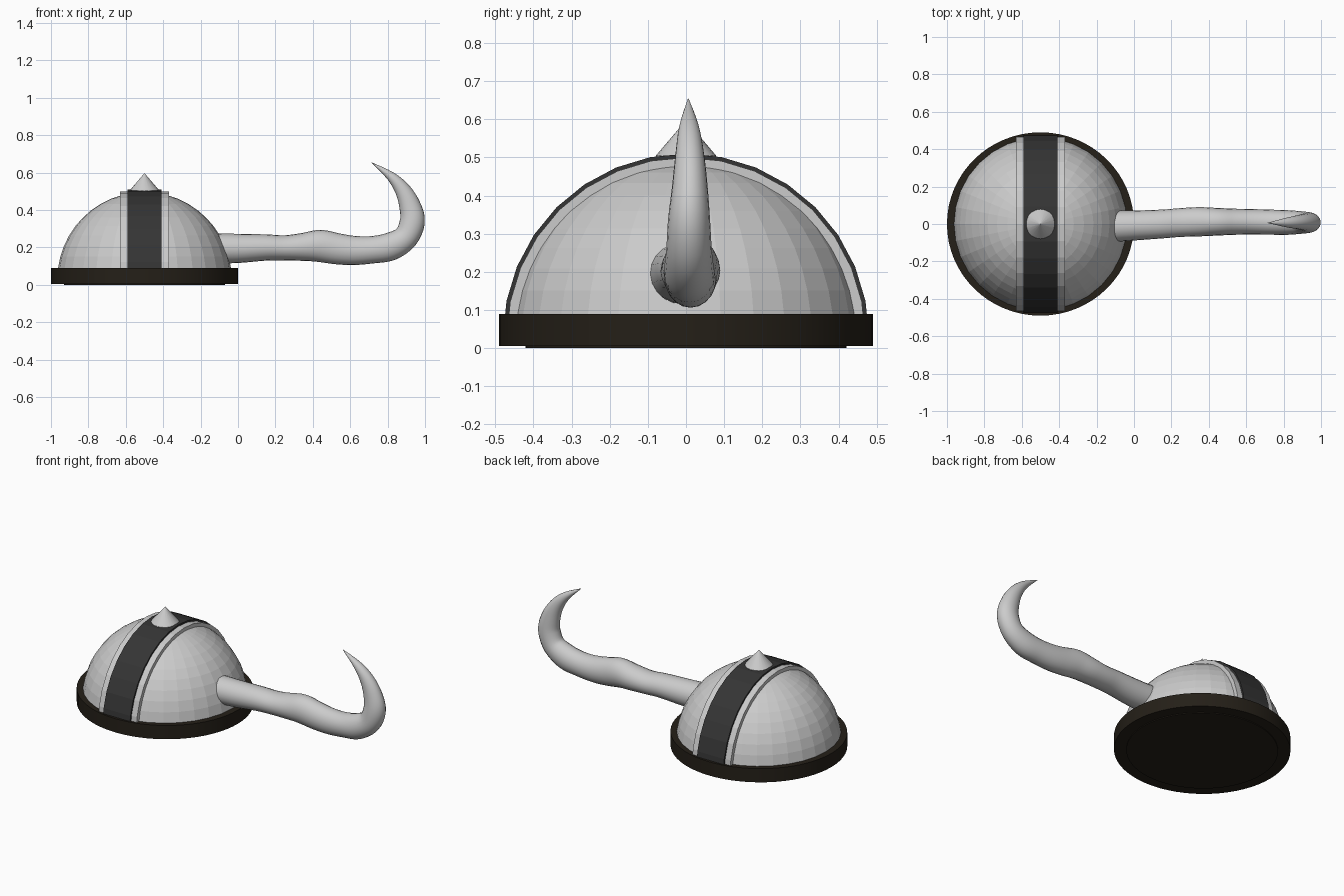
import bpy, bmesh
from math import sin, cos, pi, asin
from mathutils import Vector

if "Cube" in bpy.data.objects:
    bpy.data.objects.remove(bpy.data.objects["Cube"])

CX = -0.5  # helmet axis


def material(name, rgb):
    m = bpy.data.materials.new(name)
    m.diffuse_color = (*rgb, 1)
    m.use_nodes = True
    m.node_tree.nodes["Principled BSDF"].inputs["Base Color"].default_value = m.diffuse_color
    return m


def make(name, verts, faces, mat=None, smooth=None):
    me = bpy.data.meshes.new(name)
    me.from_pydata(verts, [], faces)
    bm = bmesh.new()
    bm.from_mesh(me)
    bmesh.ops.remove_doubles(bm, verts=bm.verts, dist=1e-5)
    bmesh.ops.recalc_face_normals(bm, faces=bm.faces)
    bm.to_mesh(me)
    bm.free()
    ob = bpy.data.objects.new(name, me)
    bpy.context.collection.objects.link(ob)
    if mat:
        me.materials.append(mat)
    if smooth:
        bpy.ops.object.select_all(action='DESELECT')
        ob.select_set(True)
        bpy.context.view_layer.objects.active = ob
        bpy.ops.object.shade_smooth_by_angle(angle=smooth)
    return ob


def skin(rings, closed=False):
    """Join equal rings of points into quads, with end caps unless closed."""
    n, k = len(rings[0]), len(rings)
    verts = [p for r in rings for p in r]
    faces = [(i * n + j, i * n + (j + 1) % n, ((i + 1) % k) * n + (j + 1) % n, ((i + 1) % k) * n + j)
             for i in range(k if closed else k - 1) for j in range(n)]
    if not closed:
        faces += [tuple(range(n)), tuple(range((k - 1) * n, k * n))]
    return verts, faces


def lathe(name, profile, segs, mat=None, smooth=None, ysc=1.0):
    rings = [[(CX + r * cos(2 * pi * j / segs), ysc * r * sin(2 * pi * j / segs), z)
              for j in range(segs)] for r, z in profile]
    return make(name, *skin(rings), mat, smooth)


def arch(name, x0, x1, r_in, r_out, mat=None):
    """Strip running over the dome from front to back."""
    rings = []
    for i in range(17):
        a = pi * i / 16
        rings.append([(x, r * cos(a), 0.03 + r * sin(a))
                      for x, r in ((x0, r_in), (x1, r_in), (x1, r_out), (x0, r_out))])
    return make(name, *skin(rings), mat)


leather = material("dark_leather", (0.018, 0.014, 0.009))
iron = material("dark_iron", (0.035, 0.035, 0.035))

# Rim with closed underside
lathe("rim", [(0.43, 0), (0.43, 0.005), (0.5, 0.005), (0.5, 0.09), (0.45, 0.09)],
      64, leather, 0.5, ysc=0.98)

# Dome
R = 0.466
dome = [(R * cos(pi / 2 * i / 12), 0.03 + R * sin(pi / 2 * i / 12)) for i in range(12)]
lathe("dome", dome + [(0.0005, 0.03 + R)], 32)

# Central band and its two pale edge strips
arch("band", CX - 0.092, CX + 0.092, 0.44, 0.48, iron)
for side, s in (("left", -1), ("right", 1)):
    xs = sorted((CX + s * 0.092, CX + s * 0.13))
    arch(side + "_band_edge", *xs, 0.435, 0.47)

# Spike on top
lathe("top_spike", [(0.08, 0.495), (0.079, 0.505), (0.0005, 0.597)], 20, None, 0.5)

# Horn stations: x, y, z, half height in the bend plane, half width
stations = [
    (-0.11, -0.012, 0.195, 0.08, 0.084), (0.0, -0.008, 0.195, 0.078, 0.08),
    (0.15, 0.0, 0.2, 0.07, 0.077), (0.25, 0.008, 0.198, 0.067, 0.077),
    (0.35, 0.012, 0.203, 0.075, 0.078), (0.44, 0.012, 0.208, 0.086, 0.074),
    (0.53, 0.012, 0.193, 0.083, 0.07), (0.62, 0.012, 0.184, 0.078, 0.068),
    (0.72, 0.01, 0.188, 0.073, 0.067), (0.815, 0.008, 0.205, 0.075, 0.066),
    (0.897, 0.008, 0.254, 0.067, 0.06), (0.932, 0.008, 0.338, 0.067, 0.055),
    (0.92, 0.01, 0.42, 0.058, 0.047), (0.882, 0.01, 0.505, 0.043, 0.038),
    (0.818, 0.008, 0.58, 0.025, 0.026), (0.715, 0.006, 0.654, 0.001, 0.001)]


def spline(pts, steps):
    """Catmull-Rom points and tangents through the stations."""
    out = []
    n = len(pts)
    for i in range(n - 1):
        p0, p1, p2, p3 = (pts[min(max(i + d, 0), n - 1)] for d in (-1, 0, 1, 2))
        for s in range(steps + (i == n - 2)):
            t = s / steps
            pos, tan = [], []
            for a, b, c, d in zip(p0, p1, p2, p3):
                k1, k2, k3 = c - a, 2 * a - 5 * b + 4 * c - d, 3 * b - a - 3 * c + d
                pos.append(b + 0.5 * (k1 * t + k2 * t * t + k3 * t ** 3))
                tan.append(0.5 * (k1 + 2 * k2 * t + 3 * k3 * t * t))
            out.append((pos, tan))
    return out


# Horn
rings = []
for (x, y, z, h, w), tan in spline(stations, 4):
    n = Vector((-tan[2], 0, tan[0])).normalized()
    rings.append([Vector((x, y, z)) + n * (h * sin(2 * pi * j / 20))
                  + Vector((0, w * cos(2 * pi * j / 20), 0)) for j in range(20)])
make("horn", *skin(rings), None, 0.8)
